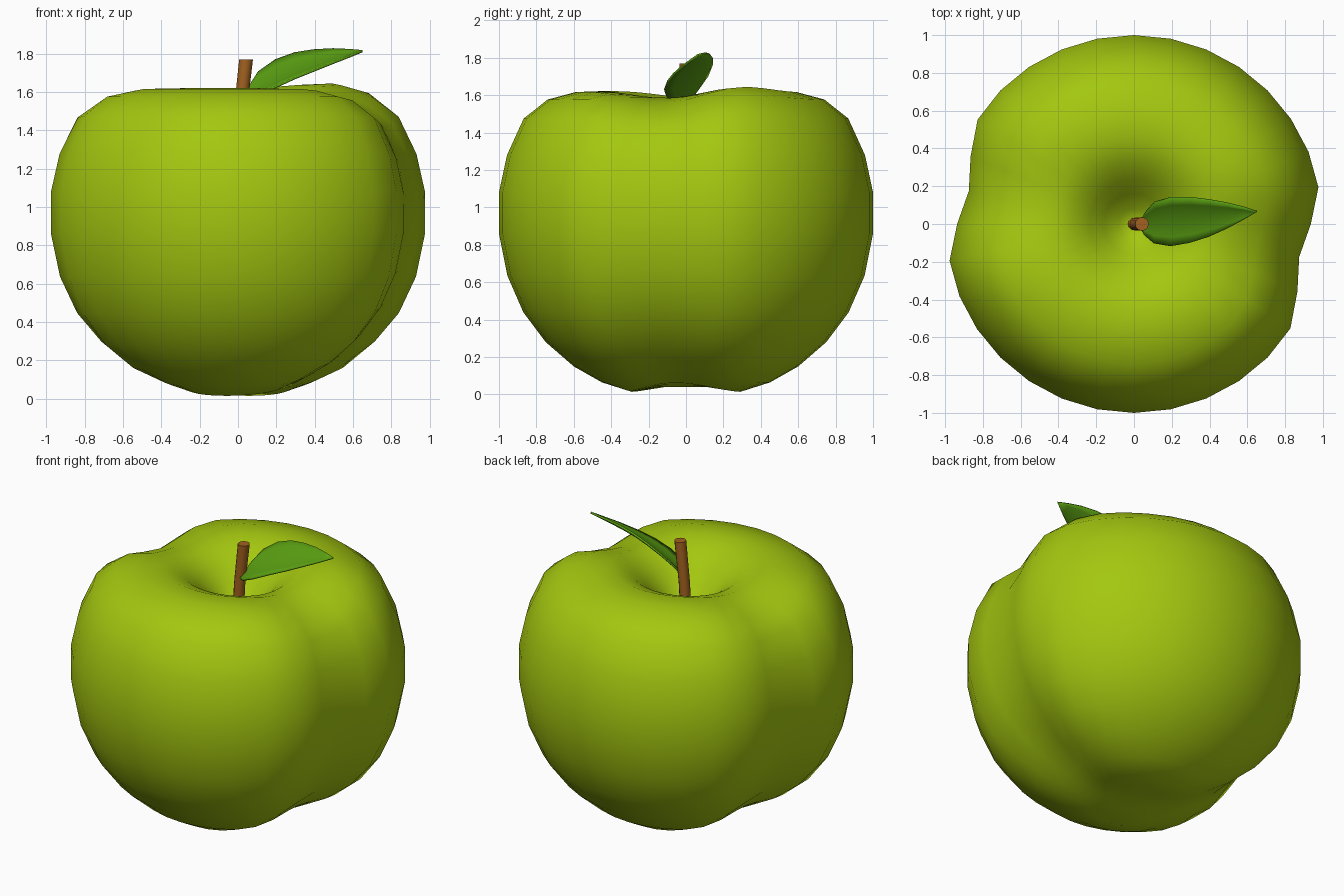
import bpy, bmesh, math
from mathutils import Vector

if "Cube" in bpy.data.objects:
    bpy.data.objects.remove(bpy.data.objects["Cube"])


def material(name, col):
    m = bpy.data.materials.new(name)
    m.diffuse_color = (*col, 1)
    m.use_nodes = True
    m.node_tree.nodes["Principled BSDF"].inputs["Base Color"].default_value = m.diffuse_color
    return m


def make(name, verts, faces, mat, angle=60):
    me = bpy.data.meshes.new(name)
    me.from_pydata(verts, [], faces)
    bm = bmesh.new()
    bm.from_mesh(me)
    bmesh.ops.remove_doubles(bm, verts=bm.verts, dist=1e-5)
    bmesh.ops.recalc_face_normals(bm, faces=bm.faces)
    bm.to_mesh(me)
    bm.free()
    ob = bpy.data.objects.new(name, me)
    bpy.context.collection.objects.link(ob)
    me.materials.append(mat)
    bpy.ops.object.select_all(action='DESELECT')
    ob.select_set(True)
    bpy.context.view_layer.objects.active = ob
    bpy.ops.object.shade_smooth_by_angle(angle=math.radians(angle))
    return ob


def loft(rings, closed=True):
    """Quads between successive rows of points."""
    n = len(rings[0])
    verts = [v for r in rings for v in r]
    m = n if closed else n - 1
    faces = [(i * n + j, i * n + (j + 1) % n, (i + 1) * n + (j + 1) % n, (i + 1) * n + j)
             for i in range(len(rings) - 1) for j in range(m)]
    return verts, faces


green = material("apple_green", (0.37, 0.57, 0.005))
leaf_green = material("leaf_green", (0.10, 0.34, 0.006))
brown = material("stem_brown", (0.36, 0.12, 0.014))

# Apple body: revolved profile with a groove running down both sides and underneath
profile = [(0, 0), (0.15, 0), (0.30, 0), (0.45, 0.065), (0.60, 0.15), (0.75, 0.28), (0.87, 0.44),
           (0.955, 0.635), (1, 0.86), (1, 1.08), (0.957, 1.28), (0.868, 1.475), (0.74, 1.577),
           (0.59, 1.617), (0.45, 1.622), (0.33, 1.575), (0.24, 1.505), (0.16, 1.42),
           (0.08, 1.34), (0, 1.31)]
SEG = 32
GROOVE = math.radians(-11.25)
centre = Vector((0, 0, 0.9))


def body_point(r, z, a, inner):
    p = Vector((r * math.cos(a), r * math.sin(a), z))
    s = abs(r * math.sin(a - GROOVE))
    k = math.cos(math.pi / 2 * min(1, s / 0.44)) ** 2
    depth = 0.04 + 0.07 * min(1, r / 0.8)
    if inner:                                   # fade out into the stem hollow
        depth *= max(0, min(1, (r - 0.15) / 0.5))
    p += (centre - p).normalized() * depth * k
    if z > 1.3:                                 # slightly raised shoulder
        p.z += 0.03 * math.exp(-((p.x - 0.5) ** 2 + (p.y - 0.27) ** 2) / 0.07)
    return p


rings = [[body_point(r, z, 2 * math.pi * j / SEG, z > 1.3) for j in range(SEG)]
         for r, z in profile]
make("apple_body", *loft(rings), green, 180)

# Stem: leaning tapered cylinder with a flat cap
path = [(0, 0, 1.28, 0.034), (0.012, 0, 1.5, 0.034), (0.042, 0, 1.77, 0.036)]
N = 12
rings = [[Vector((x + r * math.cos(2 * math.pi * j / N), y + r * math.sin(2 * math.pi * j / N), z))
          for j in range(N)] for x, y, z, r in path]
v, f = loft(rings)
f += [tuple(range(N)), tuple(range(2 * N, 3 * N))]
make("stem", v, f, brown, 50)

# Leaf: cupped blade tilted sideways, rising to a pointed tip (x, y, z, half width)
spine = [(0.03, 0, 1.555, 0.012), (0.06, 0.004, 1.59, 0.06), (0.11, 0.012, 1.635, 0.108),
         (0.20, 0.018, 1.685, 0.128), (0.30, 0.026, 1.727, 0.119), (0.40, 0.035, 1.757, 0.097),
         (0.50, 0.047, 1.783, 0.065), (0.58, 0.057, 1.80, 0.033), (0.65, 0.065, 1.815, 0.001)]
rows = []
for x, y, z, w in spine:
    row = []
    for i in range(7):
        u = i / 3 - 1
        cup = 0.16 * w * (u * u - 0.4)
        row.append(Vector((x - 0.3 * cup, y + u * w - 0.5 * cup, z + 0.55 * u * w + cup)))
    rows.append(row)
leaf = make("leaf", *loft(rows, False), leaf_green, 60)
sol = leaf.modifiers.new("thickness", 'SOLIDIFY')
sol.thickness = 0.012
sol.offset = 0
